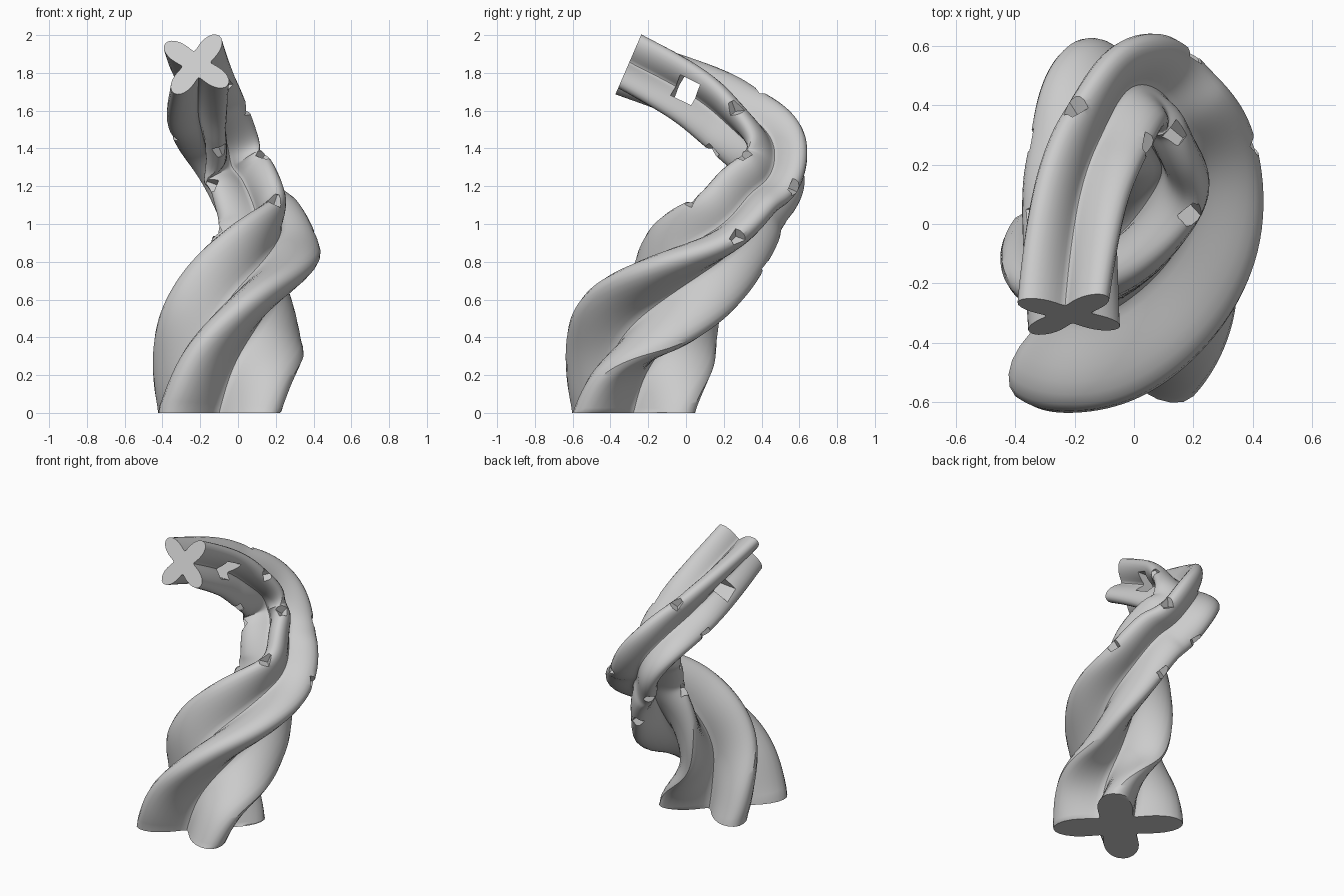
import bpy
import bmesh
import math
from mathutils import Vector, Matrix

cube = bpy.data.objects.get("Cube")
if cube:
    bpy.data.objects.remove(cube, do_unlink=True)

# Spine stations: centre, direction of the leading lobe, lobe radius
STATIONS = [
    ((-.075, -.265, -.25), (-.95, -.3, -.1), .43),   # lead-in, shapes the tangent only
    ((-.10, -.28, 0), (-.7, -.7, 0), .425),
    ((-.075, -.265, .25), (-.42, -.9, .1), .41),
    ((-.005, -.185, .5), (.29, -.9, .33), .385),
    ((.11, 0, .735), (.9, -.38, .3), .34),
    ((.155, .235, .955), (.95, .35, .05), .27),
    ((.085, .34, 1.115), (.85, .5, -.05), .25),
    ((.03, .42, 1.195), (.74, .67, -.08), .235),
    ((-.035, .47, 1.30), (.6, .72, .3), .225),
    ((-.10, .42, 1.425), (.15, .75, .6), .22),
    ((-.15, .26, 1.545), (-.25, .65, .7), .215),
    ((-.18, .16, 1.62), (-.42, .55, .7), .215),
    ((-.205, 0, 1.71), (-.62, .42, .66), .21),
    ((-.22, -.305, 1.845), (-.81, .23, .54), .205),
    ((-.205, -.6, 1.97), (-.85, .2, .5), .205),      # lead-out
]
STEPS = 12
SIDES = 72


def spline(p, t):
    """Smooth interpolation through four values, with its slope."""
    a, b, c, d = p
    m, n = (c - a) * .5, (d - b) * .5
    k2, k3 = (c - b) * 3 - m * 2 - n, (b - c) * 2 + m + n
    return b + m * t + k2 * (t * t) + k3 * (t ** 3), m + k2 * (2 * t) + k3 * (3 * t * t)


def relax(values, rounds=30):
    """Even out a list of vectors, keeping both ends."""
    for _ in range(rounds):
        inner = [(a + b * 2 + c) / 4 for a, b, c in zip(values, values[1:], values[2:])]
        values = [values[0], *inner, values[-1]]
    return values


def build_frames():
    """Centre, tangent, lobe axis, side axis and radius along the spine."""
    centres, slopes, lobes, radii = [], [], [], []
    count = (len(STATIONS) - 3) * STEPS
    for k in range(count + 1):
        i = min(k // STEPS, len(STATIONS) - 4)
        four = STATIONS[i:i + 4]
        t = k / STEPS - i
        centre, slope = spline([Vector(s[0]) for s in four], t)
        centres.append(centre)
        slopes.append(slope)
        lobes.append(spline([Vector(s[1]).normalized() for s in four], t)[0])
        radii.append(spline([s[2] for s in four], t)[0])
    centres, lobes = relax(centres), relax(lobes)
    slopes[1:-1] = [b - a for a, b in zip(centres, centres[2:])]
    result = []
    for centre, slope, lobe, radius in zip(centres, slopes, lobes, radii):
        tangent = slope.normalized()
        lobe = (lobe - tangent * lobe.dot(tangent)).normalized()
        result.append((centre, tangent, lobe, tangent.cross(lobe), radius))
    return result


def make_object(name, bm):
    bmesh.ops.recalc_face_normals(bm, faces=bm.faces)
    mesh = bpy.data.meshes.new(name)
    bm.to_mesh(mesh)
    bm.free()
    obj = bpy.data.objects.new(name, mesh)
    bpy.context.collection.objects.link(obj)
    return obj


# Four-lobed twisted column swept along the spine
frames = build_frames()
bm = bmesh.new()
rings = []
for centre, tangent, lobe, side, radius in frames:
    ring = []
    for j in range(SIDES):
        a = math.tau * j / SIDES
        r = radius * (.69 + .31 * math.cos(4 * a))
        ring.append(bm.verts.new(centre + (lobe * math.cos(a) + side * math.sin(a)) * r))
    rings.append(ring)
for low, high in zip(rings, rings[1:]):
    for j in range(SIDES):
        n = (j + 1) % SIDES
        bm.faces.new((low[j], low[n], high[n], high[j]))
bm.faces.new(rings[0][::-1])
bm.faces.new(rings[-1])
column = make_object("twisted_column", bm)

# Cutters: corner notches on the lobe ridges and one square tunnel near the tip
bm = bmesh.new()
for station in (4, 6, 9):
    centre, tangent, lobe, side, radius = frames[station * STEPS]
    for out in (lobe, side, -lobe, -side):
        turn = Vector((1, 1, 1)).rotation_difference(out).to_matrix().to_4x4()
        bmesh.ops.create_cube(bm, size=.065,
                              matrix=Matrix.Translation(centre + out * radius) @ turn)

centre, tangent, lobe, side, radius = frames[11 * STEPS - 1]
sideways = Vector((1, 0, 0))
sideways = (sideways - tangent * sideways.dot(tangent)).normalized()
basis = Matrix((sideways, tangent, sideways.cross(tangent))).transposed().to_4x4()
bmesh.ops.create_cube(bm, size=1, matrix=Matrix.Translation(centre) @ basis
                      @ Matrix.Diagonal((.5, .12, .12, 1)))
cutters = make_object("notch_cutters", bm)
cutters.hide_render = True

# Cut, then keep only the finished column
cut = column.modifiers.new("notches", "BOOLEAN")
cut.operation = "DIFFERENCE"
cut.solver = "MANIFOLD"
cut.object = cutters
bpy.context.view_layer.update()
graph = bpy.context.evaluated_depsgraph_get()
finished = bpy.data.meshes.new_from_object(column.evaluated_get(graph))
column.modifiers.clear()
if len(finished.polygons) > len(column.data.polygons) * .8:
    column.data = finished
bpy.data.objects.remove(cutters, do_unlink=True)

# Plain grey material
grey = bpy.data.materials.new("light_grey")
grey.use_nodes = True
colour = (.6, .6, .6, 1)
grey.diffuse_color = colour
grey.node_tree.nodes["Principled BSDF"].inputs["Base Color"].default_value = colour
column.data.materials.clear()
column.data.materials.append(grey)

for other in bpy.context.selected_objects:
    other.select_set(False)
column.select_set(True)
bpy.context.view_layer.objects.active = column
bpy.ops.object.shade_smooth_by_angle(angle=math.radians(35))
